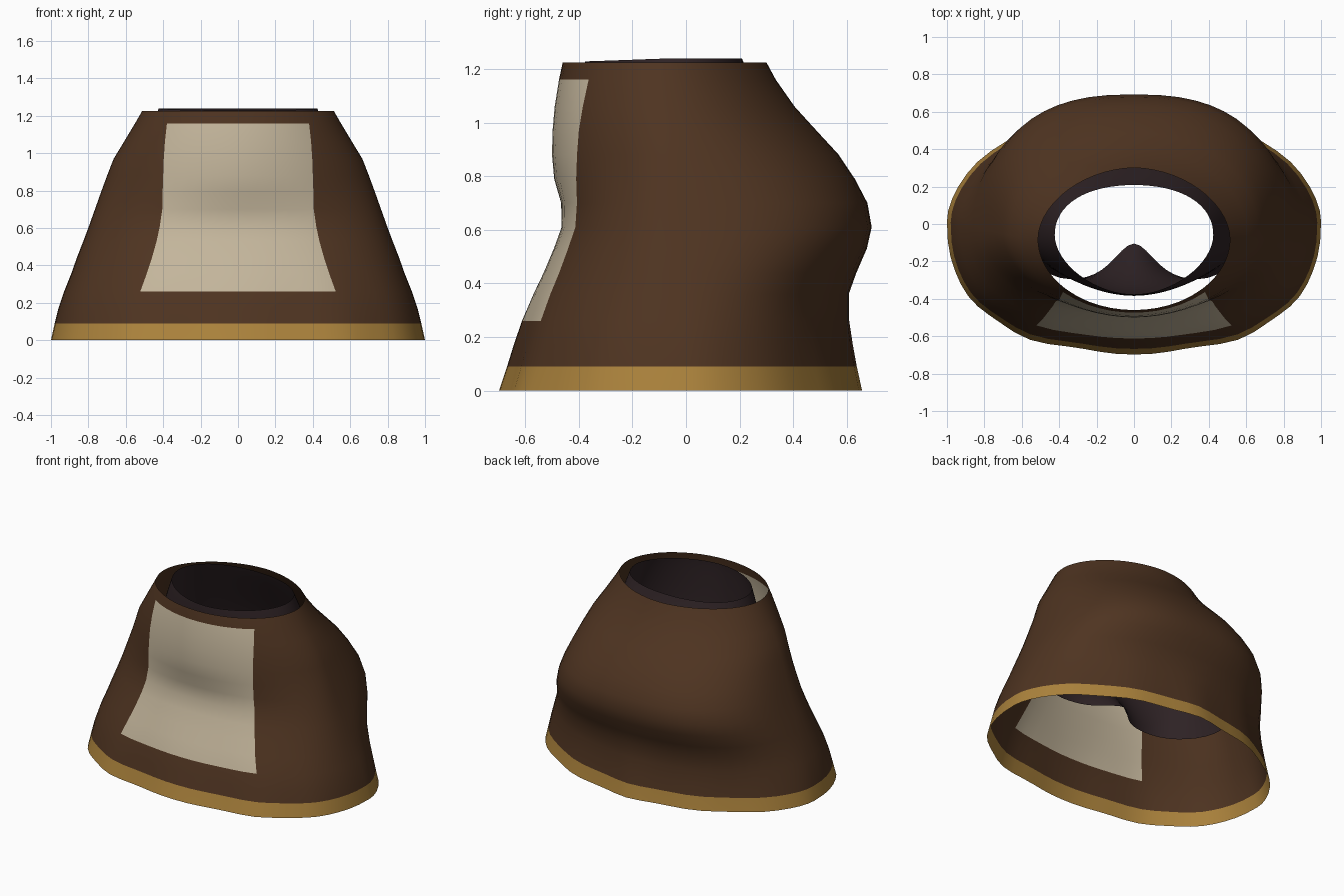
import bpy, math

if "Cube" in bpy.data.objects:
    bpy.data.objects.remove(bpy.data.objects["Cube"])


def material(name, rgb):
    m = bpy.data.materials.new(name)
    m.diffuse_color = (*rgb, 1)
    m.use_nodes = True
    m.node_tree.nodes["Principled BSDF"].inputs["Base Color"].default_value = m.diffuse_color
    return m


BROWN = material("brown cloth", (0.077, 0.034, 0.015))
CREAM = material("cream panel", (0.55, 0.465, 0.33))
GOLD = material("gold trim", (0.41, 0.225, 0.045))
DARK = material("dark lining", (0.027, 0.016, 0.018))


def make_object(name, verts, faces, mats):
    me = bpy.data.meshes.new(name)
    me.from_pydata(verts, [], faces)
    for m in mats:
        me.materials.append(m)
    ob = bpy.data.objects.new(name, me)
    bpy.context.collection.objects.link(ob)
    for p in me.polygons:
        p.use_smooth = True
    return ob


def loft_faces(rows, cols):
    return [(r * cols + c, r * cols + (c + 1) % cols,
             (r + 1) * cols + (c + 1) % cols, (r + 1) * cols + c)
            for r in range(rows - 1) for c in range(cols)]


def section(t, half, front, back, mid, nf, nb):
    """Rounded cross-section point with separate front and back depths."""
    n = nb if math.sin(t) > 0 else nf
    cx, sy = math.cos(t), math.sin(t)
    x = math.copysign(abs(cx) ** (2 / n), cx) * half
    y = mid + abs(sy) ** (2 / n) * ((back - mid) if sy > 0 else (front - mid))
    return x, y


# Outer garment: height, half width, front y, back y, panel half width, front roundness
ROWS = [
    (0.00, 1.00, -0.688, 0.648, 0.55, 2.4), (0.09, 0.98, -0.660, 0.63, 0.55, 2.4),
    (0.17, 0.96, -0.637, 0.617, 0.54, 2.4), (0.26, 0.93, -0.608, 0.605, 0.52, 2.38),
    (0.36, 0.89, -0.567, 0.605, 0.485, 2.33), (0.44, 0.862, -0.53, 0.635, 0.46, 2.28),
    (0.53, 0.827, -0.493, 0.675, 0.435, 2.24), (0.61, 0.797, -0.464, 0.693, 0.418, 2.2),
    (0.70, 0.765, -0.466, 0.677, 0.405, 2.08), (0.79, 0.733, -0.492, 0.63, 0.403, 1.9),
    (0.88, 0.70, -0.50, 0.57, 0.40, 1.86), (0.97, 0.665, -0.498, 0.487, 0.397, 1.88),
    (1.06, 0.61, -0.49, 0.405, 0.391, 1.93), (1.16, 0.55, -0.474, 0.335, 0.38, 2.0),
    (1.225, 0.513, -0.46, 0.30, 0.37, 2.0),
]
PANEL, SIDE, BACK = 12, 10, 28
verts = []
for z, half, front, back, w, nf in ROWS:
    mid = 0.015 - 0.095 * z / 1.225
    nb = 1.82 + 0.68 * math.exp(-((z - 0.62) / (0.28 if z < 0.62 else 0.36)) ** 2)
    # Columns follow the panel edges, then wrap round the sides and back
    xs = [-w + 2 * w * i / PANEL for i in range(PANEL + 1)]
    angles = [-math.acos(math.copysign((abs(x) / half) ** (nf / 2), x)) for x in xs]
    edge = angles[-1]
    angles += [edge * (1 - i / SIDE) for i in range(1, SIDE)]
    angles += [math.pi * i / BACK for i in range(BACK + 1)]
    angles += [math.pi - edge * i / SIDE for i in range(1, SIDE)]
    ripple = 0.014 * max(0, 1 - z / 0.5)
    for t in angles:
        x, y = section(t, half, front, back, mid, nf, nb)
        k = 1 + ripple * math.cos(12 * t) * math.sin(t) ** 2
        verts.append((x * k, y * k, z))
cols = len(verts) // len(ROWS)
garment = make_object("tunic", verts, loft_faces(len(ROWS), cols), [BROWN, CREAM, GOLD])
for i, p in enumerate(garment.data.polygons):
    row, col = divmod(i, cols)
    if row == 0:
        p.material_index = 2
    elif 3 <= row <= 12 and col < PANEL:
        p.material_index = 1

# Inner shorts: round rings above, shaped leg edge below, open under the seat
RINGS = [(1.24, 0.435, -0.385, 0.215), (1.19, 0.455, -0.39, 0.235),
         (1.00, 0.52, -0.395, 0.33), (0.80, 0.57, -0.39, 0.43)]
LEG_EDGE = [(0, -0.04, 0.41), (0.13, -0.235, 0.42), (0.29, -0.31, 0.44),
            (0.50, -0.28, 0.43), (0.63, -0.02, 0.38), (0.64, 0.2, 0.39),
            (0.49, 0.40, 0.42), (0.25, 0.52, 0.45), (0, 0.55, 0.45)]
N = 16
inner = []
for z, half, front, back in RINGS:
    for i in range(N):
        t = -math.pi / 2 + 2 * math.pi * i / N
        x, y = section(t, half, front, back, -0.06, 1.8, 2.2)
        # Waist edge dips slightly at the front
        inner.append((x, y, z - 0.012 * max(0, -math.sin(t))))
edge = LEG_EDGE + [(-x, y, z) for x, y, z in LEG_EDGE[-2:0:-1]]
# Ring that eases the hips into the leg edge
for a, b in zip(inner[-N:], edge):
    inner.append((a[0] * 0.45 + b[0] * 0.55, a[1] * 0.6 + b[1] * 0.4, 0.6))
inner += edge
shorts = make_object("inner_shorts", inner, loft_faces(len(RINGS) + 2, N), [DARK])
sub = shorts.modifiers.new("smooth", 'SUBSURF')
sub.levels = sub.render_levels = 2
